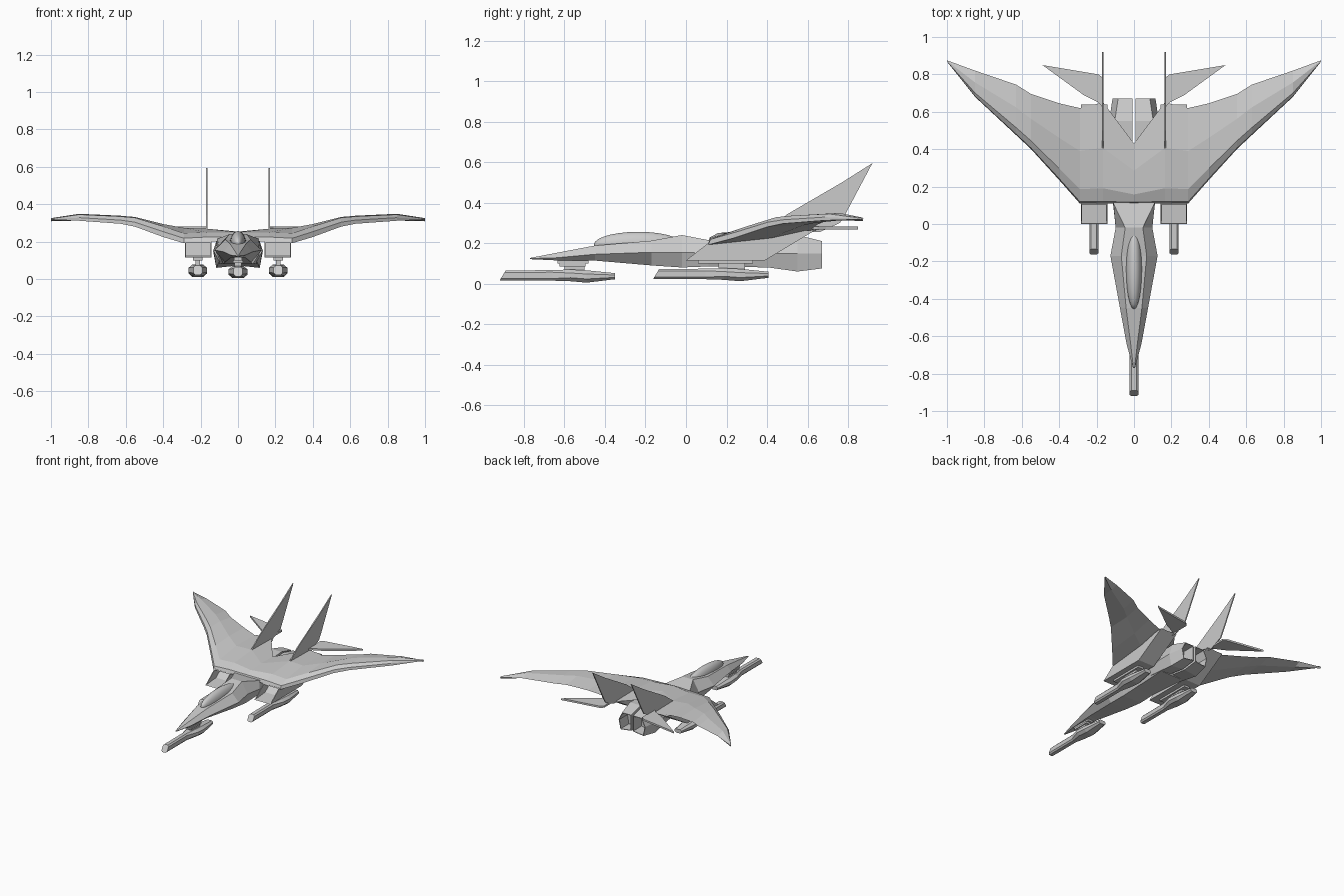
import bpy, bmesh
from mathutils import Vector

if "Cube" in bpy.data.objects:
    bpy.data.objects.remove(bpy.data.objects["Cube"])


def finish(name, bm, mirror=False, offset=(0, 0, 0)):
    bmesh.ops.remove_doubles(bm, verts=bm.verts, dist=0.0002)
    bmesh.ops.recalc_face_normals(bm, faces=bm.faces)
    bmesh.ops.translate(bm, verts=bm.verts, vec=offset)
    me = bpy.data.meshes.new(name)
    bm.to_mesh(me)
    bm.free()
    ob = bpy.data.objects.new(name, me)
    bpy.context.collection.objects.link(ob)
    if mirror:
        m = ob.modifiers.new("mirror", 'MIRROR')
        m.use_axis[0] = True
        m.merge_threshold = 0.0005
    return ob


def loft(rings, start=True, end=True):
    """Skin a list of equal closed rings; returns bmesh, start cap, end cap."""
    bm = bmesh.new()
    rows = [[bm.verts.new(p) for p in r] for r in rings]
    n = len(rows[0])
    for a, b in zip(rows, rows[1:]):
        for i in range(n):
            j = (i + 1) % n
            bm.faces.new((a[i], a[j], b[j], b[i]))
    f0 = bm.faces.new(rows[0]) if start else None
    f1 = bm.faces.new(rows[-1]) if end else None
    return bm, f0, f1


def recess(bm, face, thickness, push):
    bmesh.ops.recalc_face_normals(bm, faces=bm.faces)
    bmesh.ops.inset_region(bm, faces=[face], thickness=thickness)
    r = bmesh.ops.extrude_discrete_faces(bm, faces=[face])
    bmesh.ops.translate(bm, verts=r['faces'][0].verts, vec=push)


def box(name, x, y, z, mirror=False):
    bm, _, _ = loft([[(x[0], y[0], h), (x[1], y[0], h), (x[1], y[1], h), (x[0], y[1], h)] for h in z])
    finish(name, bm, mirror)


# Fuselage: y, shoulder width/z, side width/z, belly width/z
stations = [
    (-0.77, .003, .127, .005, .124, .003, .121),
    (-0.64, .018, .152, .04, .128, .025, .115),
    (-0.45, .042, .188, .075, .145, .04, .114),
    (-0.17, .068, .212, .126, .155, .07, .09),
    (-0.02, .047, .24, .098, .155, .08, .08),
    (0.11, .11, .215, .112, .15, .08, .085),
    (0.42, .11, .23, .125, .15, .1, .08)]
rings = []
for y, wt, zt, ws, zs, wb, zb in stations:
    half = [(wt, zt), (ws, zs), (wb, zb)]
    rings.append([(x, y, z) for x, z in half] + [(-x, y, z) for x, z in reversed(half)])
bm, _, _ = loft(rings)
finish("fuselage", bm)

# Canopy
bpy.ops.mesh.primitive_uv_sphere_add(segments=24, ring_count=14, location=(0, -.235, .192))
canopy = bpy.context.object
canopy.name = "canopy"
canopy.scale = (.043, .22, .064)
bpy.ops.object.transform_apply(location=False, rotation=False, scale=True)
bpy.ops.object.shade_smooth()

# Wings: x, leading y, trailing y, leading z, crest z, trailing z
wing = [
    (0, .11, .43, .205, .25, .25),
    (.165, .11, .65, .20, .25, .265),
    (.29, .11, .62, .192, .245, .27),
    (.40, .235, .645, .225, .282, .29),
    (.55, .40, .695, .28, .328, .312),
    (.63, .475, .745, .296, .335, .322),
    (.85, .68, .82, .312, .345, .332),
    (1.0, .868, .875, .318, .322, .32)]
rings = []
for x, y0, y1, z0, zc, z1 in wing:
    c = y1 - y0
    rings.append([(x, y0, z0), (x, y0 + .02 * c, z0 + (zc - z0) * .5), (x, y0 + .15 * c, zc),
                  (x, y0 + .55 * c, max(zc, z1) + .004), (x, y1, z1),
                  (x, y0 + .6 * c, z0 * .45 + z1 * .55 - .01)])
bm, _, _ = loft(rings, start=False)
finish("wings", bm, True)

# Air intakes with recessed mouths, sloping up to the rear
side = [(0, .115), (.11, .2), (.3, .245), (.64, .265), (.39, .115)]
bm, _, _ = loft([[(x, y, z) for y, z in side] for x in (.143, .283)])
bmesh.ops.recalc_face_normals(bm, faces=bm.faces)
mouth = min(bm.faces, key=lambda f: f.calc_center_median().y)
recess(bm, mouth, .008, (0, .12, 0.01))
finish("intakes", bm, True)

# Engine nozzles: y, top z, outer width, bottom width, bottom z
rings = []
for y, zt, w, wb, zb in [(.3, .225, .13, .1, .095), (.55, .24, .133, .116, .06), (.67, .21, .115, .1, .075)]:
    rings.append([(.008, y, zt), (w - .03, y, zt), (w, y, .15), (wb, y, zb), (.008, y, zb + .012)])
bm, _, tail = loft(rings)
recess(bm, tail, .006, (0, -.1, 0))
finish("engine_nozzles", bm, True)

# Upright tail fins
fin = [(.38, .25), (.5, .343), (.77, .5), (.92, .595), (.79, .35), (.76, .3), (.66, .255)]
bm, _, _ = loft([[(x, y, z) for y, z in fin] for x in (.163, .171)])
finish("tail_fins", bm, True)

# Tailplanes
plane = [(.165, .62), (.19, .65), (.27, .69), (.49, .85), (.19, .80), (.165, .78)]
bm, _, _ = loft([[(x, y, z) for x, y in plane] for z in (.268, .282)])
finish("tailplanes", bm, True)

# Landing skids: long bar in front, wider eight-sided body tapering behind
skid = [(-.92, .024, .015, .065), (-.66, .024, .015, .067), (-.57, .05, .012, .07),
        (-.49, .05, .005, .066), (-.35, .03, .022, .052)]


def make_skid(name, offset, mirror):
    rings = []
    for i, (y, w, z0, z1) in enumerate(skid):
        h = z1 - z0
        c = .2 if w < .03 else .3
        pts = [(w * .6, z0), (w, z0 + h * c), (w, z1 - h * c), (w * .6, z1)]
        pts += [(-x, z) for x, z in reversed(pts)]
        # slanted front end
        rings.append([(x, y + (.03 * (z - z0) / h if i == 0 else 0), z) for x, z in pts])
    bm, _, _ = loft(rings)
    finish(name, bm, mirror, offset)


make_skid("front_skid", (0, 0, 0), False)
make_skid("rear_skids", (.215, .757, .007), True)

# Skid mounts
box("front_mount_lower", (-.02, .02), (-.6, -.5), (.06, .09))
box("front_mount_middle", (-.028, .028), (-.625, -.495), (.086, .1))
box("front_mount_upper", (-.022, .022), (-.635, -.48), (.1, .125))
box("rear_mounts", (.203, .227), (.16, .29), (.07, .12), True)
box("rear_mount_plates", (.19, .24), (.06, .33), (.1, .12), True)
